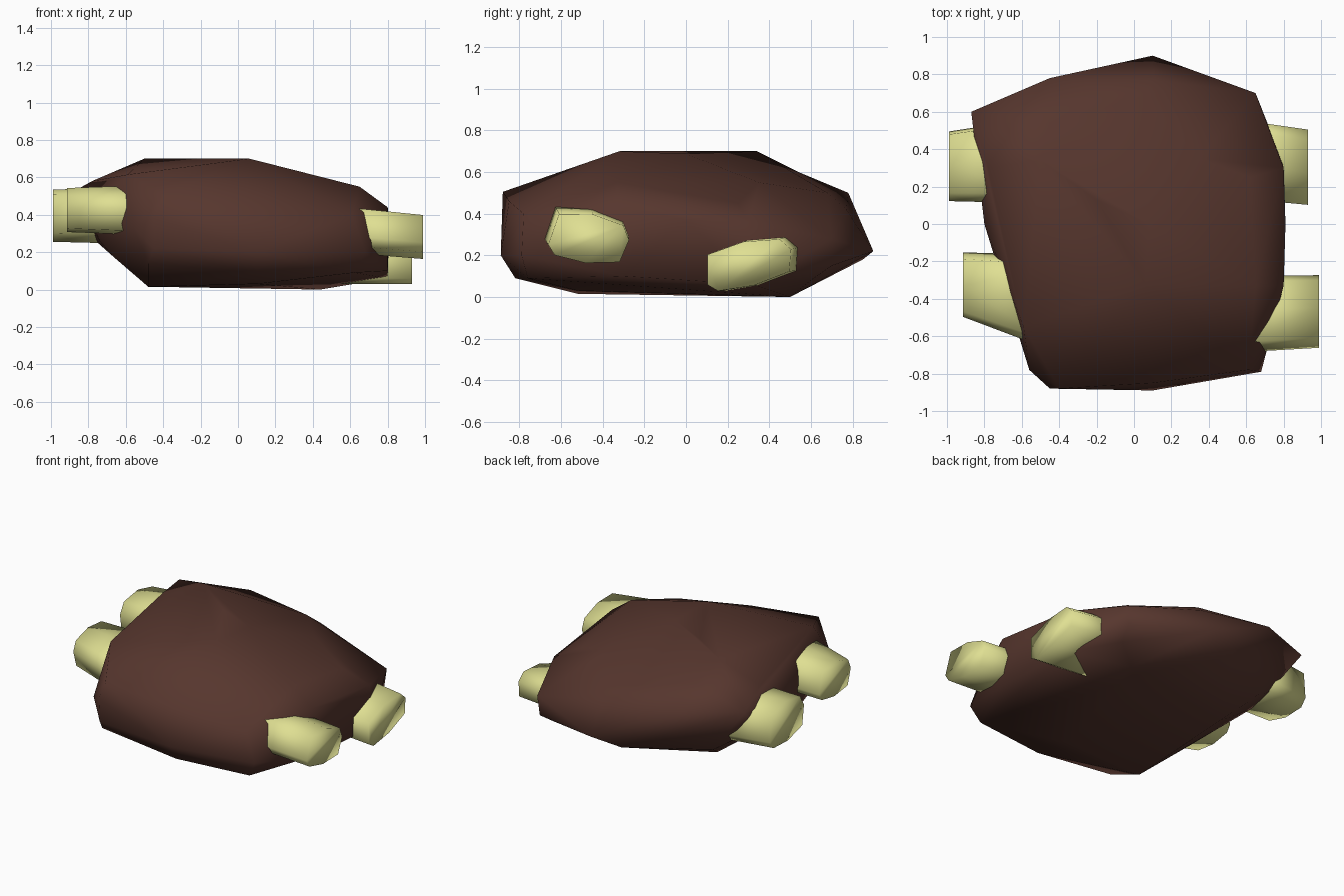
import bpy, bmesh, math
from mathutils import Vector

if "Cube" in bpy.data.objects:
    bpy.data.objects.remove(bpy.data.objects["Cube"])


def material(name, color):
    m = bpy.data.materials.new(name)
    m.diffuse_color = (*color, 1)
    m.use_nodes = True
    m.node_tree.nodes["Principled BSDF"].inputs["Base Color"].default_value = m.diffuse_color
    return m


brown = material("dark brown", (0.094, 0.037, 0.027))
cream = material("pale yellow", (0.74, 0.74, 0.29))


def hull_object(name, points, mat, angle, lifts=()):
    """Faceted solid wrapped around corner points; lifts raise single corners."""
    bm = bmesh.new()
    for p in points:
        bm.verts.new(p)
    res = bmesh.ops.convex_hull(bm, input=bm.verts)
    bad = [g for g in set(res["geom_interior"] + res["geom_unused"])
           if isinstance(g, bmesh.types.BMVert)]
    if bad:
        bmesh.ops.delete(bm, geom=bad, context='VERTS')
    for p, dz in lifts:
        v = min(bm.verts, key=lambda v: (v.co - Vector(p)).length)
        v.co.z += dz
    bmesh.ops.recalc_face_normals(bm, faces=bm.faces)
    me = bpy.data.meshes.new(name)
    bm.to_mesh(me)
    bm.free()
    ob = bpy.data.objects.new(name, me)
    bpy.context.collection.objects.link(ob)
    me.materials.append(mat)
    bpy.ops.object.select_all(action='DESELECT')
    ob.select_set(True)
    bpy.context.view_layer.objects.active = ob
    bpy.ops.object.shade_smooth_by_angle(angle=math.radians(angle))
    return ob


# Chunky body: corner points from the top down to the base
body = [
    (-.50, .34, .665), (-.20, .13, .68), (.06, -.32, .70), (.08, .0, .688),
    (-.50, -.30, .635), (-.59, -.55, .615), (-.40, -.88, .505), (.10, -.85, .46),
    (.65, -.33, .55), (.62, .25, .45), (.35, .35, .55), (.05, .68, .50),
    (-.45, .54, .60), (-.45, .78, .50), (-.87, .60, .53), (-.78, .30, .58),
    (.10, .77, .42), (.65, .70, .28), (.63, .70, .15), (.10, .90, .22),
    (-.10, .85, .18), (.80, .30, .36), (.80, -.33, .44), (.81, .0, .37),
    (.61, -.78, .40), (.68, -.79, .20), (.10, -.89, .20), (-.45, -.88, .38),
    (-.45, -.87, .22), (-.56, -.78, .33), (-.82, .30, .40), (-.80, .0, .42),
    (-.75, .25, .25), (-.74, -.05, .26), (-.70, .48, .25), (-.58, .53, .17),
    (-.66, -.25, .17), (.80, .32, .06), (.80, -.30, .10), (.62, -.76, .09),
    (.10, -.82, .09), (-.48, -.80, .14), (-.48, -.52, .015), (.10, -.52, .03),
    (.44, .50, .0), (-.45, .30, .03), (.60, .60, .08),
]
hull_object("body", body, brown, 80, [((-.50, .34, .665), .035)])

# Rounded eight-sided outline of a stub (y, z)
outline = [(-1, -.5), (-.8, -.88), (0, -1), (.85, -.75),
           (1, .2), (.8, .75), (0, 1), (-.85, .8)]


def stub(name, base, end, size, end_size, tilt, flip=1):
    """Stubby peg running from inside the body to its flat end."""
    t = math.radians(tilt)
    pts = []
    for centre, (sy, sz) in ((base, size), (end, end_size)):
        for u, v in outline:
            y, z = u * flip * sy, v * sz
            pts.append(Vector(centre) + Vector((
                0, y * math.cos(t) - z * math.sin(t),
                y * math.sin(t) + z * math.cos(t))))
    return hull_object(name, pts, cream, 110)


# Four stubs, two on each side
stub("right_front_stub", (.55, -.48, .32), (.99, -.465, .28), (.20, .122), (.19, .118), -9)
stub("right_back_stub", (.55, .345, .17), (.93, .30, .16), (.225, .115), (.215, .108), 13)
stub("left_front_stub", (-.45, -.42, .425), (-.915, -.325, .425), (.25, .135), (.17, .118), 4, -1)
stub("left_back_stub", (-.60, .335, .395), (-.99, .31, .395), (.225, .15), (.19, .14), -4, -1)
